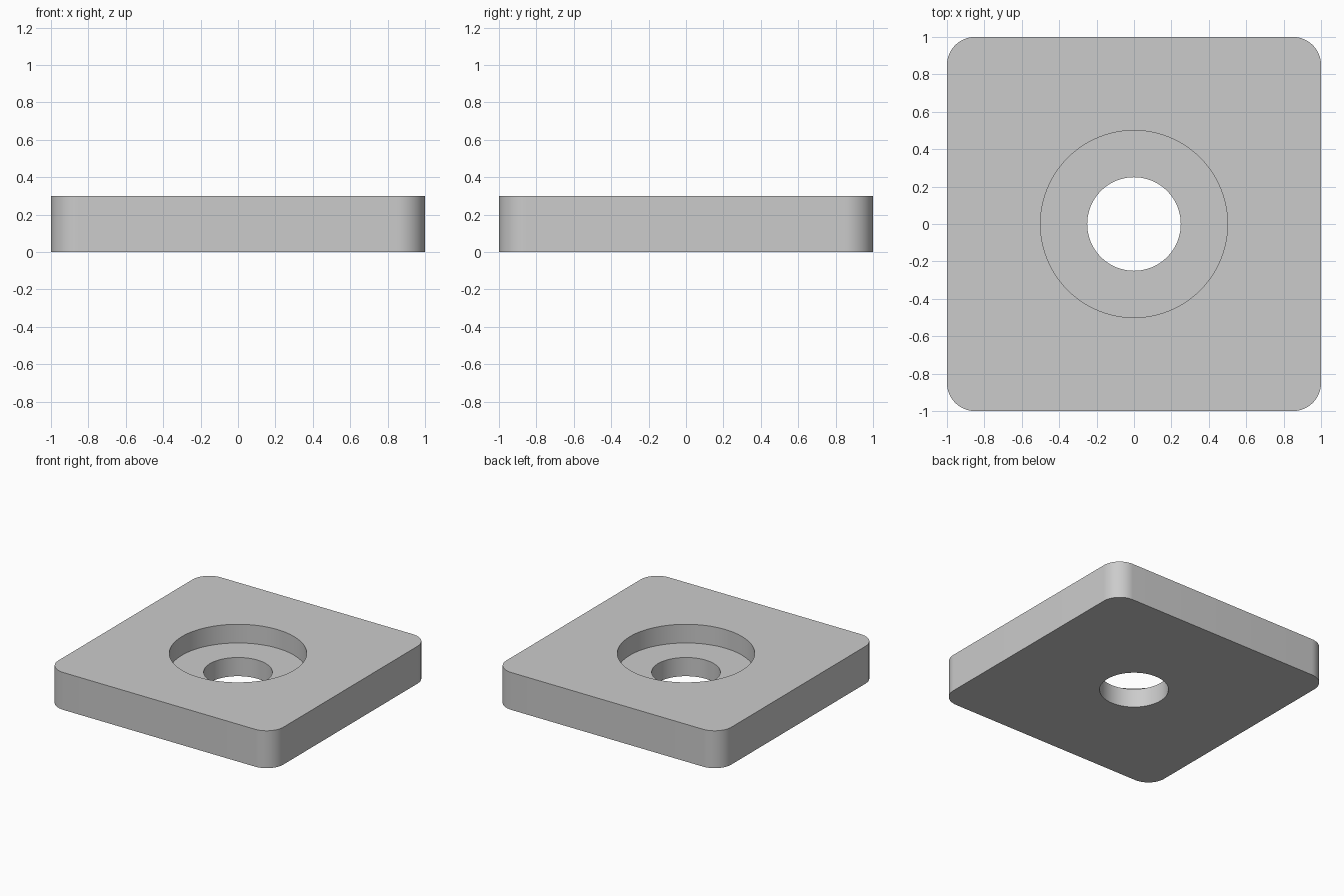
import bpy
import bmesh

SIZE = 2.0
HEIGHT = 0.3
CORNER_RADIUS = 0.15
FLOOR = 0.15          # height of the counterbore floor
BORE_RADIUS = 0.5
HOLE_RADIUS = 0.25

cube = bpy.data.objects.get("Cube")
if cube:
    bpy.data.objects.remove(cube, do_unlink=True)

# Single plain grey
grey = bpy.data.materials.new("light_grey")
grey.use_nodes = True
color = (0.6, 0.6, 0.6, 1.0)
grey.diffuse_color = color
grey.node_tree.nodes["Principled BSDF"].inputs["Base Color"].default_value = color


def activate(obj):
    bpy.ops.object.select_all(action="DESELECT")
    obj.select_set(True)
    bpy.context.view_layer.objects.active = obj


def cut_round(target, name, radius, bottom, top):
    """Cut a vertical round hole between two heights."""
    bpy.ops.mesh.primitive_cylinder_add(
        vertices=96, radius=radius, depth=top - bottom,
        location=(0, 0, (top + bottom) / 2))
    cutter = bpy.context.object
    cutter.name = name
    cutter.hide_render = True
    cutter.data.materials.append(grey)
    mod = target.modifiers.new(name, "BOOLEAN")
    mod.operation = "DIFFERENCE"
    mod.solver = "EXACT"
    mod.object = cutter
    activate(target)
    bpy.ops.object.modifier_apply(modifier=mod.name)
    bpy.data.objects.remove(cutter, do_unlink=True)


# Square plate with rounded vertical corners
bpy.ops.mesh.primitive_cube_add(size=1, location=(0, 0, HEIGHT / 2))
plate = bpy.context.object
plate.name = "mounting_plate"
plate.scale = (SIZE, SIZE, HEIGHT)
bpy.ops.object.transform_apply(location=True, rotation=False, scale=True)
plate.data.materials.append(grey)

bm = bmesh.new()
bm.from_mesh(plate.data)
uprights = [e for e in bm.edges
            if abs(e.verts[0].co.z - e.verts[1].co.z) > HEIGHT / 2]
bmesh.ops.bevel(bm, geom=uprights, offset=CORNER_RADIUS, segments=16,
                profile=0.5, affect="EDGES")
bm.to_mesh(plate.data)
bm.free()

# Counterbore from the top, then the through hole
cut_round(plate, "counterbore_cutter", BORE_RADIUS, FLOOR, HEIGHT + 0.1)
cut_round(plate, "through_hole_cutter", HOLE_RADIUS, -0.1, HEIGHT + 0.1)

# Smooth round walls, crisp rims
activate(plate)
bpy.ops.object.shade_smooth_by_angle()
